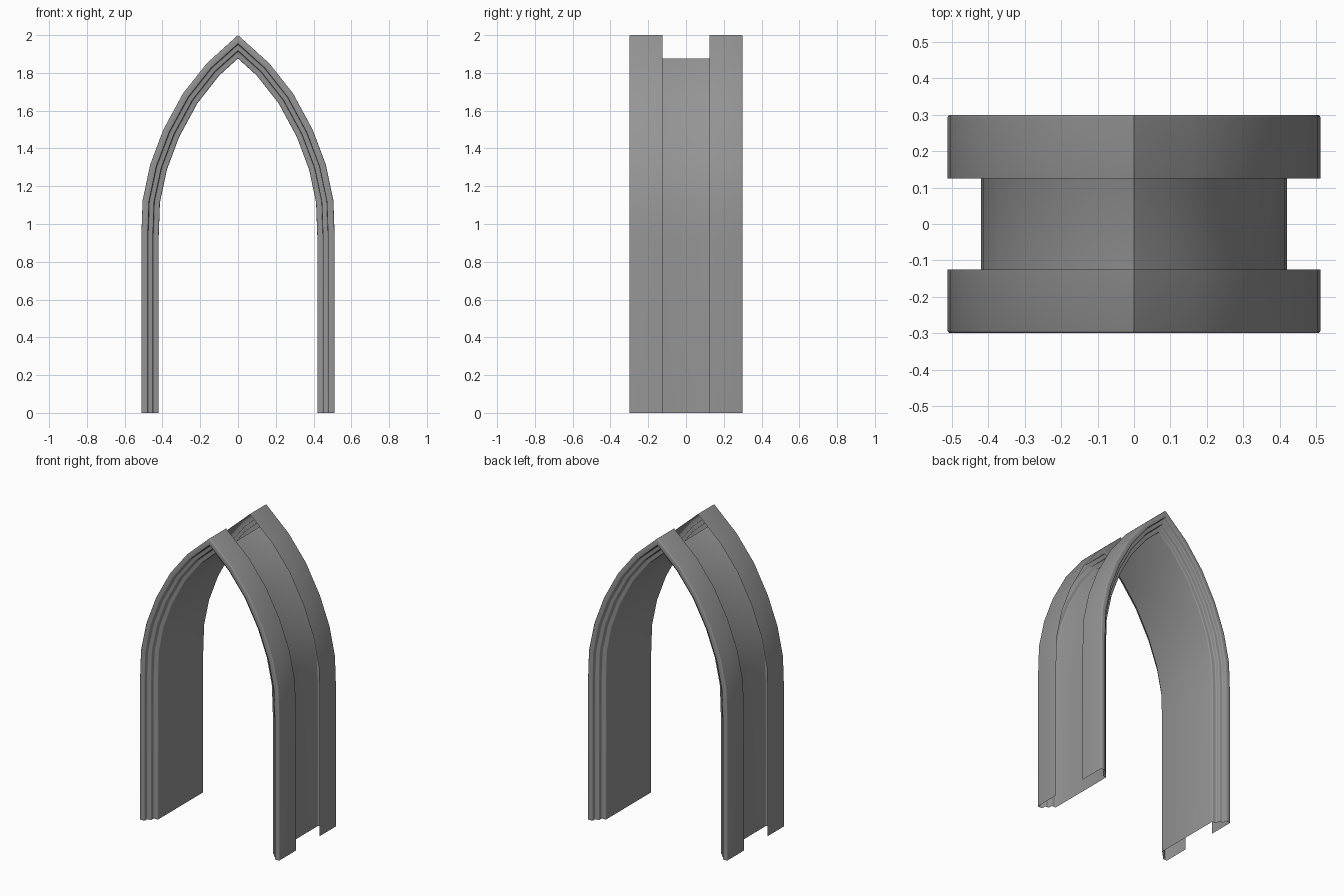
import bpy
import bmesh
import math
from mathutils import Vector

cube = bpy.data.objects.get("Cube")
if cube:
    bpy.data.objects.remove(cube, do_unlink=True)

stone = bpy.data.materials.new("grey stone")
stone.use_nodes = True
stone.diffuse_color = (0.3, 0.3, 0.3, 1)
stone.node_tree.nodes["Principled BSDF"].inputs["Base Color"].default_value = (0.3, 0.3, 0.3, 1)


def rounded(points, radius, steps=3):
    """Round every interior right-angled corner of an open 2D profile."""
    result = [points[0]]
    for a, b, c in zip(points, points[1:], points[2:]):
        u, v = (a - b).normalized(), (c - b).normalized()
        centre = b + (u + v) * radius
        for k in range(steps + 1):
            t = math.pi / 2 * k / steps
            result.append(centre - v * radius * math.cos(t) - u * radius * math.sin(t))
    return result + [points[-1]]


def inward_offsets(path):
    """Mitred inward direction at each point of a path in the x-z plane."""
    dirs = [(b - a).normalized() for a, b in zip(path, path[1:])]
    norms = [Vector((d.y, -d.x)) for d in dirs]
    result = [norms[0]]
    for m, n in zip(norms, norms[1:]):
        result.append((m + n) / (1 + m.dot(n)))
    return result + [norms[-1]]


def sweep(name, path, profile):
    """Sweep a (depth, y) profile along the path as an open shell."""
    bm = bmesh.new()
    rows = []
    for p, n in zip(path, inward_offsets(path)):
        row = []
        for depth, y in profile:
            q = p + n * depth
            row.append(bm.verts.new((q.x, y, q.y)))
        rows.append(row)
    for r, s in zip(rows, rows[1:]):
        for j in range(len(profile) - 1):
            bm.faces.new((r[j], r[j + 1], s[j + 1], s[j]))
    mesh = bpy.data.meshes.new(name)
    bm.to_mesh(mesh)
    bm.free()
    mesh.materials.append(stone)
    obj = bpy.data.objects.new(name, mesh)
    bpy.context.collection.objects.link(obj)
    bpy.ops.object.select_all(action="DESELECT")
    obj.select_set(True)
    bpy.context.view_layer.objects.active = obj
    bpy.ops.object.shade_smooth_by_angle(angle=math.radians(35))
    return obj


# Pointed arch outline: left half, apex, mirrored half
half = [Vector(p) for p in ((-0.512, 0), (-0.512, 0.93), (-0.505, 1.125), (-0.465, 1.314),
                            (-0.395, 1.5), (-0.292, 1.69), (-0.166, 1.85))]
arch = half + [Vector((0, 2))] + [Vector((-p.x, p.y)) for p in reversed(half)]

# Casing section: outer flange, three stepped mouldings, inner lining, mirrored
front = [Vector(p) for p in ((0, -0.125), (0, -0.3), (0.035, -0.3), (0.035, -0.27),
                             (0.062, -0.27), (0.062, -0.24), (0.092, -0.24))]
section = front + [Vector((p.x, -p.y)) for p in reversed(front)]
sweep("arch_casing", arch, rounded(section, 0.007))
